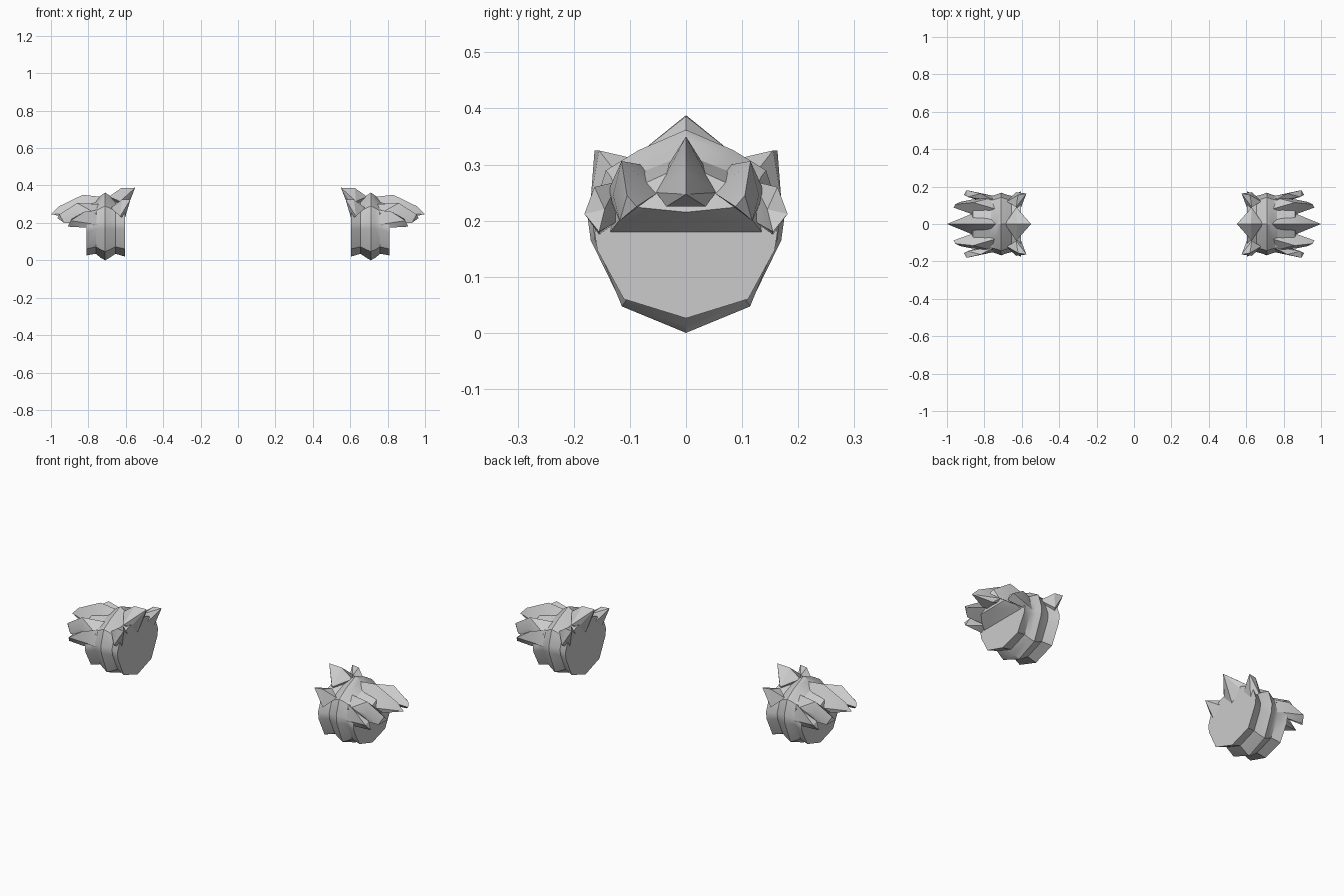
import bpy
import bmesh

if "Cube" in bpy.data.objects:
    bpy.data.objects.remove(bpy.data.objects["Cube"], do_unlink=True)

grey = bpy.data.materials.new("plain_grey")
grey.use_nodes = True
grey.diffuse_color = (0.6, 0.6, 0.6, 1)
grey.node_tree.nodes["Principled BSDF"].inputs["Base Color"].default_value = (0.6, 0.6, 0.6, 1)


def finish(name, bm, both_sides, angle):
    """Turn the mesh into an object, mirrored to the other cuff."""
    bmesh.ops.recalc_face_normals(bm, faces=bm.faces)
    mesh = bpy.data.meshes.new(name)
    bm.to_mesh(mesh)
    bm.free()
    mesh.materials.append(grey)
    obj = bpy.data.objects.new(name, mesh)
    bpy.context.collection.objects.link(obj)
    bpy.ops.object.select_all(action="DESELECT")
    obj.select_set(True)
    bpy.context.view_layer.objects.active = obj
    bpy.ops.object.shade_smooth_by_angle(angle=angle)
    mirror = obj.modifiers.new("mirror", "MIRROR")
    mirror.use_axis = (True, both_sides, False)
    mirror.use_mirror_merge = False
    return obj


def faceted(name, points, both_sides=False):
    """Convex faceted solid; centred ones repeat their points across y."""
    bm = bmesh.new()
    coords = set(points)
    if not both_sides:
        coords |= {(x, -y, z) for x, y, z in points}
    for co in coords:
        bm.verts.new(co)
    hull = bmesh.ops.convex_hull(bm, input=bm.verts[:])
    loose = {v for v in hull["geom_interior"] if isinstance(v, bmesh.types.BMVert)}
    bmesh.ops.delete(bm, geom=list(loose), context="VERTS")
    finish(name, bm, both_sides, 0.35)


# Cuff body: angular section swept through flared ends and a raised middle band
half = [(0, 0), (.68, .13), (.97, .46), (1, .58), (.85, .8), (.5, .9), (0, 1)]
section = half + [(-y, z) for y, z in half[-2:0:-1]]
# x, half width, bottom, top
stations = [(.605, .175, .02, .335), (.655, .15, .035, .32),
            (.685, .158, .014, .345), (.71, .168, 0, .362), (.735, .158, .014, .345),
            (.76, .15, .035, .32), (.81, .163, .026, .29)]
bm = bmesh.new()
rings = [[bm.verts.new((x, y * w, low + z * (top - low))) for y, z in section]
         for x, w, low, top in stations]
count = len(section)
for a, b in zip(rings, rings[1:]):
    for i in range(count):
        j = (i + 1) % count
        bm.faces.new((a[i], a[j], b[j], b[i]))
bm.faces.new(rings[0])
bm.faces.new(rings[-1])
finish("cuff_body", bm, False, 0.6)

# Overhanging brim above the outer end
faceted("outer_brim", [(.75, .14, .2), (.75, .13, .27), (.75, 0, .32),
                       (.81, .135, .18), (.87, .1, .225), (.86, .11, .25),
                       (.86, 0, .3), (.88, 0, .215)])

# Outward spikes
faceted("outer_middle_spike", [(.74, 0, .34), (.83, 0, .35), (.96, 0, .287), (1, 0, .247),
                               (.76, .05, .27), (.87, .053, .25), (.9, .035, .225)])
faceted("outer_upper_spike", [(.74, .08, .3), (.76, .14, .25), (.86, .115, .306),
                              (.86, .05, .25), (.87, .13, .245), (.955, .105, .245),
                              (.965, .088, .225), (.93, .118, .2), (.82, .12, .2)], True)
faceted("outer_side_spike", [(.74, .12, .27), (.75, .15, .19), (.82, .163, .26),
                             (.82, .155, .175), (.895, .181, .212), (.91, .155, .18),
                             (.89, .145, .22), (.81, .12, .2)], True)

# Inward spikes
faceted("inner_middle_spike", [(.55, 0, .388), (.625, 0, .386), (.69, 0, .34),
                               (.63, .09, .315), (.607, .06, .3), (.604, 0, .25)])
faceted("inner_side_spike", [(.575, .163, .325), (.62, .155, .325), (.68, .12, .28),
                             (.63, .09, .31), (.607, .08, .27),
                             (.606, .135, .22), (.63, .17, .235)], True)
